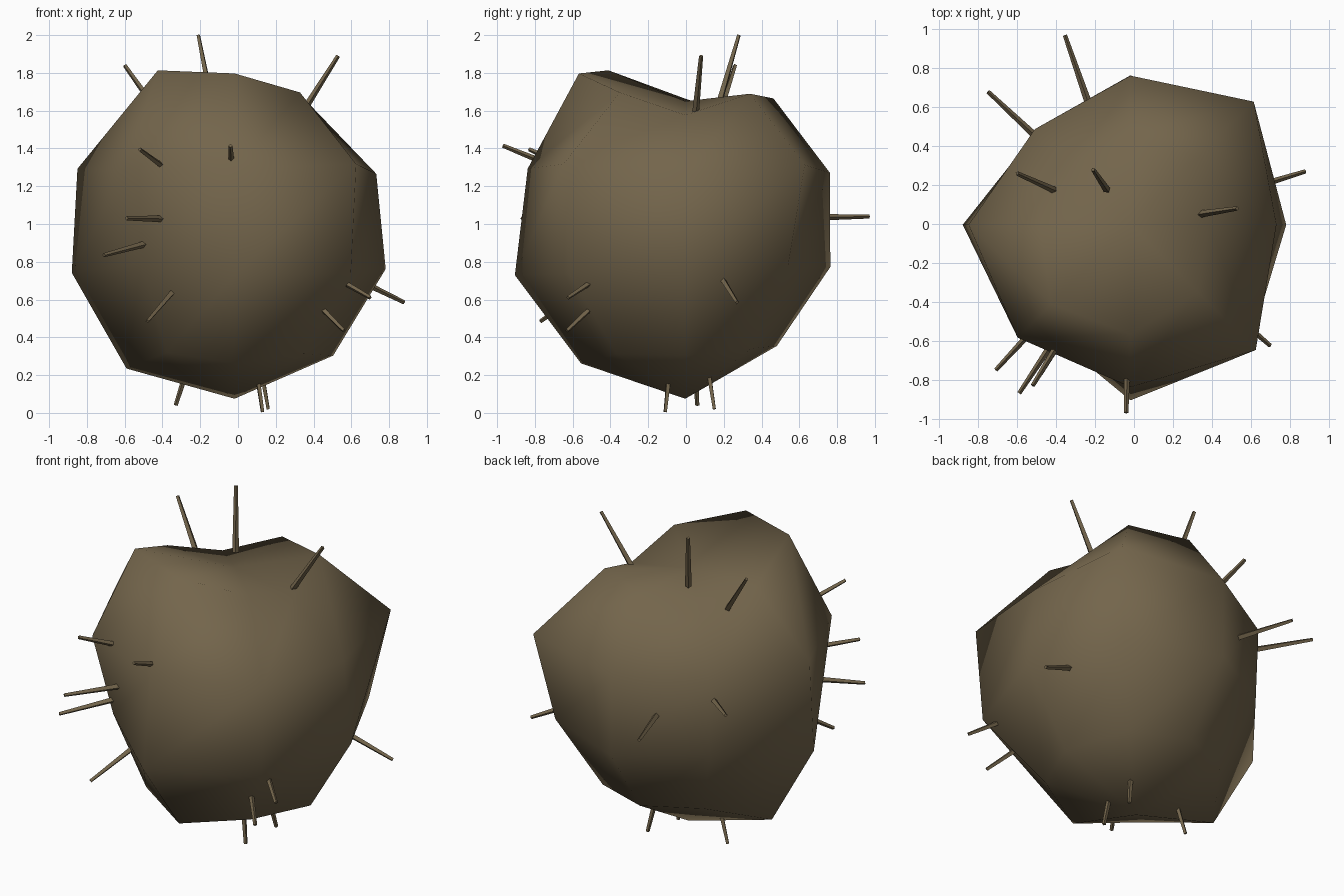
import bpy, bmesh, math
from mathutils import Vector

if "Cube" in bpy.data.objects:
    bpy.data.objects.remove(bpy.data.objects["Cube"])

C = Vector((-0.018, -0.004, 1.022))   # centre of the lump

mat = bpy.data.materials.new("earthy_brown")
mat.diffuse_color = (0.172, 0.13, 0.071, 1.0)
mat.use_nodes = True
mat.node_tree.nodes["Principled BSDF"].inputs["Base Color"].default_value = mat.diffuse_color


def finish(bm, name, smooth):
    bmesh.ops.recalc_face_normals(bm, faces=bm.faces)
    me = bpy.data.meshes.new(name)
    bm.to_mesh(me)
    bm.free()
    me.materials.append(mat)
    for p in me.polygons:
        p.use_smooth = smooth
    ob = bpy.data.objects.new(name, me)
    bpy.context.collection.objects.link(ob)
    return ob


# Body: 8 x 5 sphere, every vertex pushed in or out along its own direction.
# Horizontal radius per ring, going round from +x in 45 degree steps.
rings = [
    (54, [0.403, 0.485, 0.467, 0.40, 0.466, 0.575, 0.563, 0.49]),
    (18, [0.75, 0.895, 0.766, 0.695, 0.832, 0.82, 0.834, 0.91]),
    (-18, [0.80, 0.768, 0.768, 0.68, 0.862, 0.70, 0.902, 0.87]),
    (-54, [0.522, 0.495, 0.485, 0.475, 0.572, 0.51, 0.552, 0.515]),
]
bm = bmesh.new()
rows = []
for lat, radii in rings:
    t = math.tan(math.radians(lat))
    rows.append([bm.verts.new(C + Vector((r * math.cos(i * math.pi / 4),
                                          r * math.sin(i * math.pi / 4), r * t)))
                 for i, r in enumerate(radii)])
top = bm.verts.new((C.x, C.y, 1.65))
bottom = bm.verts.new((C.x, C.y, 0.075))
for i in range(8):
    j = (i + 1) % 8
    bm.faces.new((top, rows[0][i], rows[0][j]))
    bm.faces.new((bottom, rows[-1][j], rows[-1][i]))
    for a, b in zip(rows, rows[1:]):
        bm.faces.new((a[i], b[i], a[j]))
        bm.faces.new((a[j], b[i], b[j]))
finish(bm, "lumpy_body", True)

# Spines: thin tapered rods pointing straight out from the centre
tips = [
    (-0.21, 0.28, 2.0), (0.53, 0.08, 1.89), (-0.60, 0.26, 1.84),
    (-0.52, -0.83, 1.395), (-0.04, -0.97, 1.415), (-0.59, -0.87, 1.03),
    (-0.71, -0.75, 0.835), (-0.48, -0.77, 0.485), (0.88, 0.27, 0.585),
    (0.70, -0.625, 0.61), (0.56, -0.63, 0.435), (-0.355, 0.97, 1.04),
    (-0.75, 0.68, 1.19), (0.13, -0.11, 0.005), (0.16, 0.15, 0.02),
    (-0.33, 0.06, 0.04),
]


def spine(n, tip):
    tip = Vector(tip)
    d = (tip - C).normalized()
    root = tip - d * 0.38
    rot = d.to_track_quat('Z', 'Y')
    bm = bmesh.new()
    bmesh.ops.create_cone(bm, cap_ends=True, segments=4, radius1=0.019,
                          radius2=0.011, depth=0.38)
    for v in bm.verts:
        v.co = rot @ v.co + (root + tip) / 2
    finish(bm, f"spine_{n}", False)


for n, tip in enumerate(tips, 1):
    spine(n, tip)
